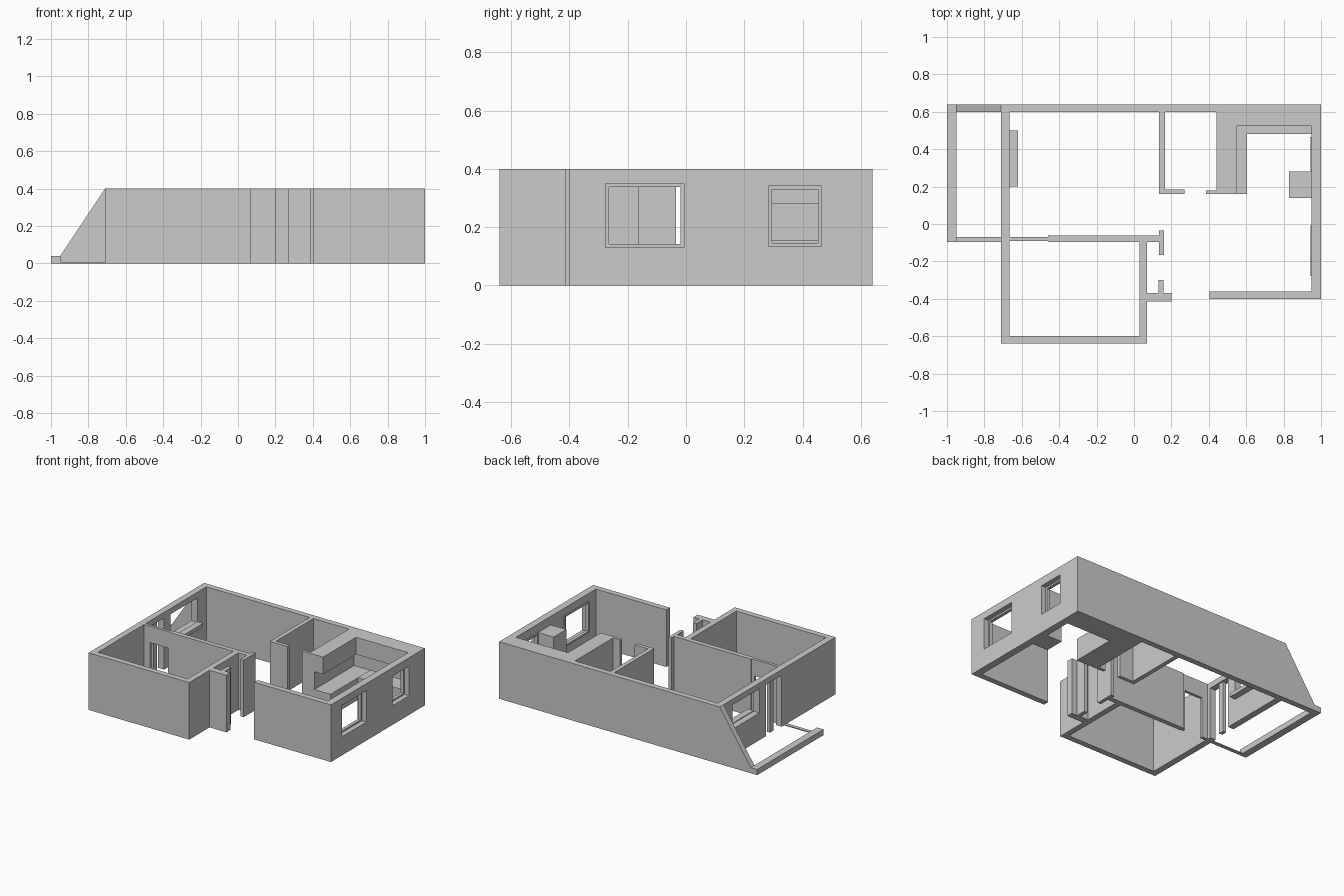
import bpy, bmesh
from mathutils import Vector

if "Cube" in bpy.data.objects:
    bpy.data.objects.remove(bpy.data.objects["Cube"])

H = 0.40  # wall height


def extrude(name, pts, lo, hi, axis='Z'):
    """Extrude a closed outline: XY outline along Z, or XZ outline along Y."""
    bm = bmesh.new()
    put = (lambda a, b: (a, b, lo)) if axis == 'Z' else (lambda a, b: (a, lo, b))
    face = bm.faces.new([bm.verts.new(put(a, b)) for a, b in pts])
    step = Vector((0, 0, hi - lo)) if axis == 'Z' else Vector((0, hi - lo, 0))
    new = bmesh.ops.extrude_face_region(bm, geom=[face])['geom']
    bmesh.ops.translate(bm, vec=step, verts=[v for v in new if isinstance(v, bmesh.types.BMVert)])
    bmesh.ops.recalc_face_normals(bm, faces=bm.faces)
    mesh = bpy.data.meshes.new(name)
    bm.to_mesh(mesh)
    bm.free()
    ob = bpy.data.objects.new(name, mesh)
    bpy.context.collection.objects.link(ob)
    return ob


def box(name, x0, x1, y0, y1, z0=0.0, z1=H):
    return extrude(name, [(x0, y0), (x1, y0), (x1, y1), (x0, y1)], z0, z1)


def cut(ob, *bounds):
    """Cut a box-shaped opening and bake the result."""
    cutter = box("cutter", *bounds)
    cutter.hide_render = True
    mod = ob.modifiers.new("opening", 'BOOLEAN')
    mod.operation, mod.solver, mod.object = 'DIFFERENCE', 'EXACT', cutter
    bpy.context.view_layer.objects.active = ob
    bpy.ops.object.modifier_apply(modifier=mod.name)
    bpy.data.objects.remove(cutter, do_unlink=True)


# Outer walls, one continuous outline open at the entrance
shell = extrude("outer_walls", [
    (0.405, -0.40), (1, -0.40), (1, 0.64), (-0.71, 0.64), (-0.71, -0.64),
    (0.07, -0.64), (0.07, -0.095), (0.03, -0.095), (0.03, -0.60), (-0.665, -0.60),
    (-0.665, 0.60), (0.95, 0.60), (0.95, -0.36), (0.405, -0.36)], 0, H)

# Right-hand windows: opening plus a slim frame
for name, y0, y1, z0, z1 in (("living_window", -0.277, -0.007, 0.13, 0.35),
                             ("kitchen_window", 0.284, 0.465, 0.134, 0.341)):
    cut(shell, 0.90, 1.05, y0, y1, z0, z1)
    frame = box(name + "_frame", 0.943, 0.965, y0, y1, z0, z1)
    t = 0.012
    cut(frame, 0.90, 1.05, y0 + t, y1 - t, z0 + t, z1 - t)

# Terrace window and door in the left wall
cut(shell, -0.80, -0.60, 0.20, 0.50, 0.19, 0.36)
cut(shell, -0.80, -0.60, -0.045, 0.13, -0.1, 0.36)
box("terrace_door_mullion", -0.70, -0.675, 0.03, 0.07, 0, 0.36)
box("terrace_window_sill", -0.665, -0.62, 0.20, 0.50, 0.17, 0.195)

# Terrace: sloping side wall, low wall and thin threshold
extrude("terrace_side_wall", [(-1, 0), (-1, 0.04), (-0.95, 0.04), (-0.71, H), (-0.71, 0)],
        0.60, 0.64, 'Y')
box("terrace_low_wall", -1, -0.95, -0.095, 0.60, 0, 0.04)
box("terrace_threshold", -0.95, -0.71, -0.095, -0.07, 0, 0.006)

# Bedroom partition with a doorway
partition = extrude("bedroom_partition", [
    (-0.665, -0.09), (-0.46, -0.09), (-0.46, -0.095), (0.135, -0.095), (0.135, -0.165),
    (0.16, -0.165), (0.16, -0.035), (0.135, -0.035), (0.135, -0.062), (-0.46, -0.062),
    (-0.46, -0.07), (-0.665, -0.07)], 0, H)
cut(partition, -0.62, -0.48, -0.2, 0.0, -0.1, 0.285)

# Entrance stub wall
extrude("entrance_stub", [(0.07, -0.415), (0.20, -0.415), (0.20, -0.37), (0.157, -0.37),
                          (0.157, -0.30), (0.13, -0.30), (0.13, -0.37), (0.07, -0.37)], 0, H)

# Bathroom walls
extrude("bathroom_wall", [(0.135, 0.60), (0.135, 0.16), (0.27, 0.16), (0.27, 0.185),
                          (0.165, 0.185), (0.165, 0.60)], 0, H)
extrude("kitchen_wall", [(0.385, 0.16), (0.48, 0.16), (0.48, 0.60), (0.44, 0.60),
                         (0.44, 0.18), (0.385, 0.18)], 0, H)


# L-shaped kitchen units
def corner_unit(name, x, y, z0, z1):
    extrude(name, [(0.48, 0.16), (x, 0.16), (x, y), (0.95, y), (0.95, 0.60), (0.48, 0.60)], z0, z1)


corner_unit("kitchen_counter", 0.605, 0.48, 0, 0.155)
corner_unit("wall_cabinets", 0.548, 0.525, 0.28, H)
box("fridge", 0.83, 0.95, 0.14, 0.28, 0, 0.34)
